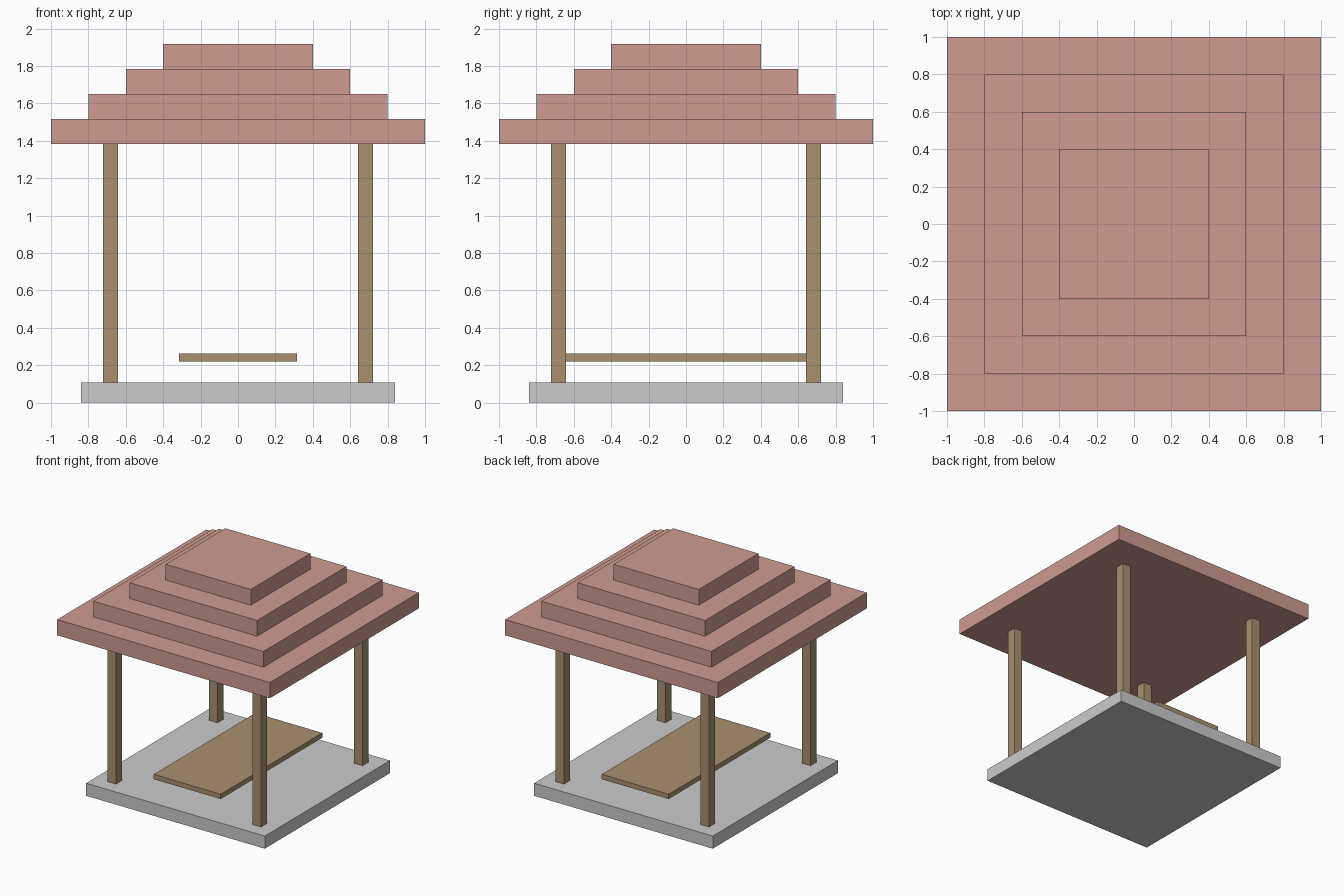
import bpy

if "Cube" in bpy.data.objects:
    bpy.data.objects.remove(bpy.data.objects["Cube"])


def material(name, rgb):
    mat = bpy.data.materials.new(name)
    mat.diffuse_color = (*rgb, 1)
    mat.use_nodes = True
    mat.node_tree.nodes["Principled BSDF"].inputs["Base Color"].default_value = mat.diffuse_color
    return mat


def box(name, half_x, half_y, z0, z1, x=0, y=0, mat=None):
    bpy.ops.mesh.primitive_cube_add(size=1, location=(x, y, (z0 + z1) / 2))
    obj = bpy.context.object
    obj.name = name
    obj.scale = (2 * half_x, 2 * half_y, z1 - z0)
    bpy.ops.object.transform_apply(location=False, rotation=False, scale=True)
    if mat:
        obj.data.materials.append(mat)
    return obj


wood = material("wood", (0.40, 0.28, 0.16))
tile = material("roof_tile", (0.62, 0.33, 0.28))

BASE_TOP, ROOF_BOTTOM, TIER = 0.107, 1.382, 0.1337
POST = 0.682

# Stone floor slab
box("base_slab", 0.84, 0.84, 0, BASE_TOP)

# Four corner posts
for side_y, label_y in ((-1, "front"), (1, "back")):
    for side_x, label_x in ((-1, "left"), (1, "right")):
        box(f"{label_y}_{label_x}_post", 0.04, 0.04, BASE_TOP, ROOF_BOTTOM,
            side_x * POST, side_y * POST, wood)

# Long bench board down the middle
box("bench_board", 0.315, POST, 0.221, 0.262, mat=wood)

# Stepped roof, each tier smaller than the one below
for i in range(4):
    half = 1 - 0.2 * i
    z = ROOF_BOTTOM + TIER * i
    box(f"roof_tier_{i + 1}", half, half, z, z + TIER, mat=tile)
